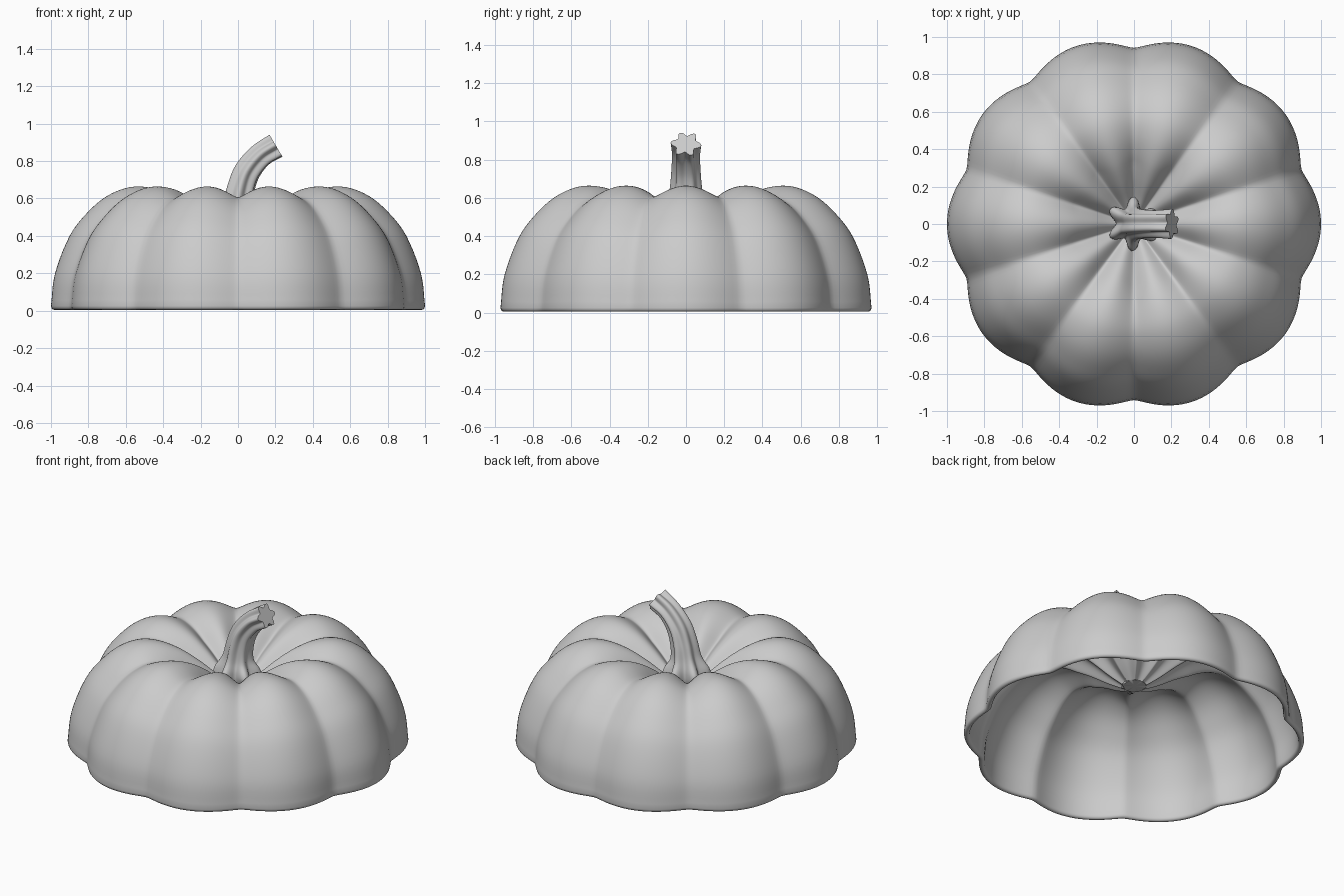
import bpy, bmesh, math
from mathutils import Vector

if "Cube" in bpy.data.objects:
    bpy.data.objects.remove(bpy.data.objects["Cube"])


def spline(pts, steps):
    """Smooth Catmull-Rom sampling of a list of tuples."""
    p = [Vector(q) for q in pts]
    p = [2 * p[0] - p[1]] + p + [2 * p[-1] - p[-2]]
    out = []
    for i in range(1, len(p) - 2):
        a, b, c, d = p[i - 1:i + 3]
        for k in range(steps):
            t = k / steps
            out.append(0.5 * (2 * b + (c - a) * t + (2 * a - 5 * b + 4 * c - d) * t * t
                              + (3 * b - a - 3 * c + d) * t ** 3))
    out.append(p[-2])
    return out


def loft(name, rings, closed=False, caps=False, angle=50):
    """Skin a list of equal-length vertex rings."""
    bm = bmesh.new()
    vr = [[bm.verts.new(co) for co in ring] for ring in rings]
    n = len(vr[0])
    pairs = list(zip(vr, vr[1:]))
    if closed:
        pairs.append((vr[-1], vr[0]))
    for a, b in pairs:
        for i in range(n):
            j = (i + 1) % n
            bm.faces.new((a[i], a[j], b[j], b[i]))
    if caps:
        for ring in (vr[0], vr[-1]):
            mid = bm.verts.new(sum((v.co for v in ring), Vector()) / n)
            for i in range(n):
                bm.faces.new((ring[i], ring[(i + 1) % n], mid))
    bmesh.ops.recalc_face_normals(bm, faces=bm.faces)
    me = bpy.data.meshes.new(name)
    bm.to_mesh(me)
    bm.free()
    ob = bpy.data.objects.new(name, me)
    bpy.context.collection.objects.link(ob)
    bpy.ops.object.select_all(action='DESELECT')
    ob.select_set(True)
    bpy.context.view_layer.objects.active = ob
    bpy.ops.object.shade_smooth_by_angle(angle=math.radians(angle))
    return ob


# Pumpkin shell: ten lobes, hollow, with a rounded rim
THICK, GROOVE, SEG = 0.035, 0.058, 240
profile = spline([(1.0, 0.025), (0.978, 0.2), (0.9, 0.4), (0.805, 0.525), (0.7, 0.613),
                  (0.58, 0.66), (0.46, 0.656), (0.34, 0.612), (0.23, 0.54),
                  (0.13, 0.458), (0.05, 0.40)], 5)
normals = []
for i in range(len(profile)):
    t = profile[min(i + 1, len(profile) - 1)] - profile[max(i - 1, 0)]
    normals.append(Vector((t.y, -t.x)).normalized())
normals[0] = Vector((1, 0))


def lobe_ring(i, inset, dz=0.0):
    p, n = profile[i], normals[i]
    ring = []
    for k in range(SEG):
        th = 2 * math.pi * k / SEG
        g = (math.sqrt(math.cos(5 * th) ** 2 + 0.012) - 0.11) / 0.896
        depth = GROOVE * min(1, p.x / 0.3) * (1 - g)
        q = p - n * (depth + inset)
        ring.append(Vector((q.x * math.cos(th), q.x * math.sin(th), q.y + dz)))
    return ring


last = len(profile) - 1
shell = [lobe_ring(i, 0) for i in range(last + 1)]
shell += [lobe_ring(i, THICK) for i in range(last, -1, -1)]
for s in range(1, 6):
    a = math.pi * s / 6
    shell.append(lobe_ring(0, THICK / 2 * (1 + math.cos(a)), -0.02 * math.sin(a)))
loft("pumpkin_shell", shell, closed=True, angle=60)

# Curved ribbed stem: x, z, radius, rib strength
path = spline([(-0.005, 0.37, 0.07, 0.02), (-0.005, 0.44, 0.115, 0.2),
               (-0.005, 0.49, 0.115, 0.24), (0.0, 0.56, 0.085, 0.16),
               (0.015, 0.65, 0.075, 0.12), (0.05, 0.745, 0.07, 0.12),
               (0.12, 0.83, 0.066, 0.14), (0.203, 0.882, 0.066, 0.2)], 5)
stem = []
for i, s in enumerate(path):
    d = path[min(i + 1, len(path) - 1)] - path[max(i - 1, 0)]
    t = Vector((d[0], 0, d[1])).normalized()
    side = Vector((0, 1, 0))
    up = side.cross(t)
    ring = []
    for k in range(72):
        a = 2 * math.pi * k / 72
        r = s[2] * (1 + s[3] * math.cos(6 * (a + math.pi / 6) + 0.02 * i)
                    + 0.03 * math.sin(2 * a + 0.3 * i))
        ring.append(Vector((s[0], 0, s[1])) + up * (r * math.cos(a) * 0.95)
                    + side * (r * math.sin(a)))
    stem.append(ring)
loft("stem", stem, caps=True)
